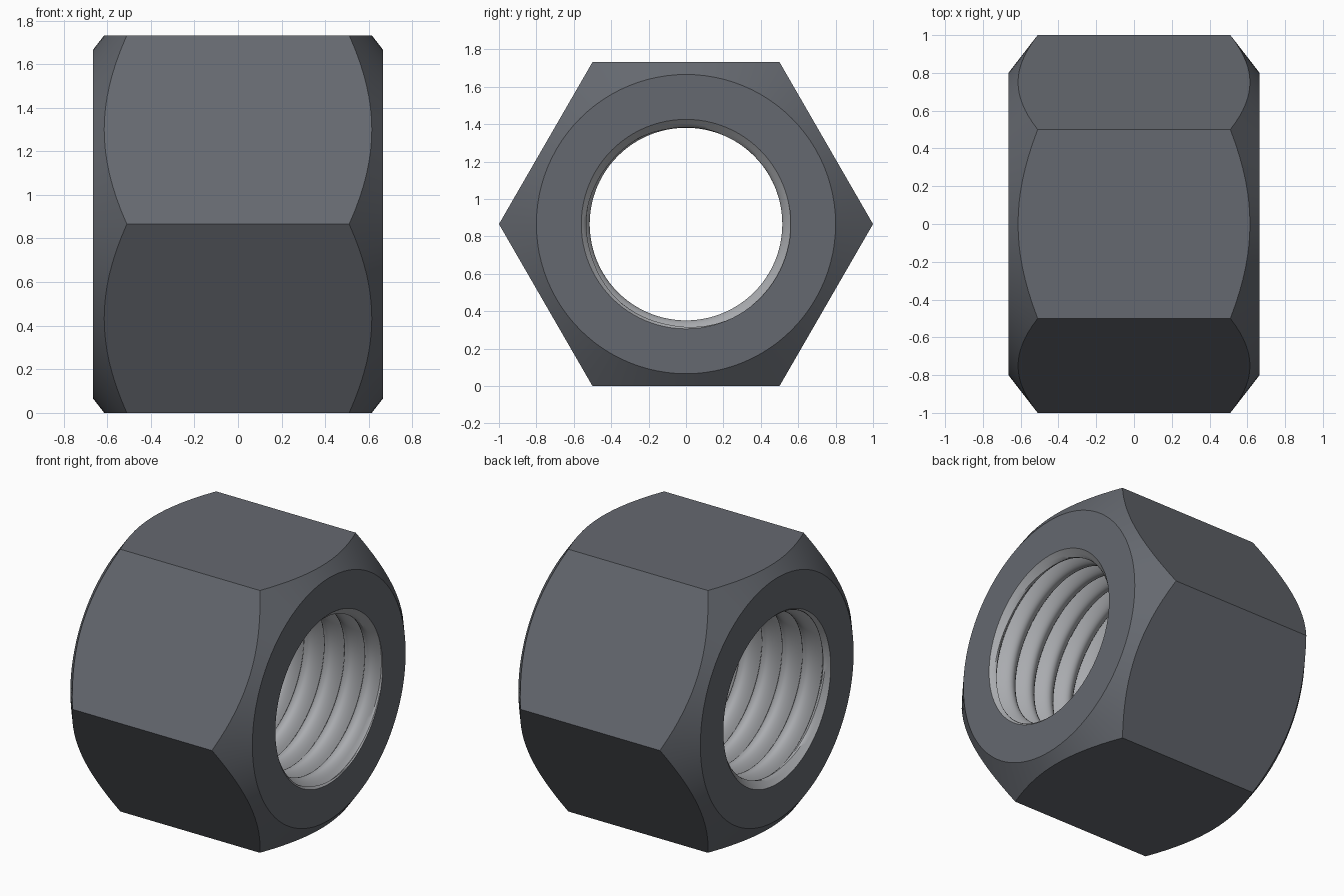
import bpy, bmesh, math

if "Cube" in bpy.data.objects:
    bpy.data.objects.remove(bpy.data.objects["Cube"])

SEG = 96            # segments round the axis (multiple of 6)
HALF = 0.665        # half thickness along x
APOTHEM = math.sqrt(3) / 2
FACE_R, BORE_R = 0.80, 0.56
MINOR, MAJOR, PITCH, STEPS = 0.515, 0.58, 0.148, 12

bm = bmesh.new()


def point(x, r, a):
    return bm.verts.new((x, r * math.cos(a), APOTHEM + r * math.sin(a)))


def skin(rows):
    for a, b in zip(rows, rows[1:]):
        for j in range(SEG):
            bm.faces.new((a[j], a[j + 1], b[j + 1], b[j]))


def hex_radius(a):
    return APOTHEM / math.cos(a % (math.pi / 3) - math.pi / 6)


def chamfer_x(r):
    return HALF - (r - FACE_R) * 0.775


def bore_radius(x, phase):
    depth_in = HALF - abs(x)
    thread = MAJOR - (MAJOR - MINOR) * abs(math.sin(math.pi * phase)) ** 0.9
    thread = min(thread, BORE_R + depth_in * 0.5)
    return max(thread, BORE_R - depth_in)      # countersunk ends


angles = [2 * math.pi * j / SEG for j in range(SEG + 1)]

# Outer shell: flat ring, conical chamfer, hexagon flats, chamfer, flat ring
shell = []
for side, order in ((-1, (0, 1, 2)), (1, (2, 1, 0))):
    for i in order:
        row = []
        for a in angles:
            h = hex_radius(a)
            x, r = ((HALF, BORE_R), (HALF, FACE_R), (chamfer_x(h), h))[i]
            row.append(point(side * x, r, a))
        shell.append(row)
skin(shell)

# Threaded bore: rows follow a right-hand helix, clamped at both end faces
bore = []
for k in range(math.ceil((2 * HALF / PITCH + 1) * STEPS) + 1):
    row = []
    for a in angles:
        x = -HALF - PITCH + PITCH * (k / STEPS + a / (2 * math.pi))
        x = max(-HALF, min(HALF, x))
        row.append(point(x, bore_radius(x, k / STEPS), a))
    bore.append(row)
skin(bore)

bmesh.ops.remove_doubles(bm, verts=bm.verts[:], dist=0.0002)
bmesh.ops.recalc_face_normals(bm, faces=bm.faces[:])
mesh = bpy.data.meshes.new("hex_nut")
bm.to_mesh(mesh)
bm.free()

nut = bpy.data.objects.new("hex_nut", mesh)
bpy.context.collection.objects.link(nut)
bpy.context.view_layer.objects.active = nut
nut.select_set(True)
bpy.ops.object.shade_smooth_by_angle(angle=math.radians(30))

# Dark steel outside, plain grey thread inside
steel = bpy.data.materials.new("dark_steel")
steel.diffuse_color = (0.13, 0.14, 0.16, 1)
steel.use_nodes = True
steel.node_tree.nodes["Principled BSDF"].inputs["Base Color"].default_value = steel.diffuse_color
thread_grey = bpy.data.materials.new("thread_grey")
thread_grey.diffuse_color = (0.40, 0.41, 0.43, 1)
thread_grey.use_nodes = True
thread_grey.node_tree.nodes["Principled BSDF"].inputs["Base Color"].default_value = thread_grey.diffuse_color
mesh.materials.append(steel)
mesh.materials.append(thread_grey)
for f in mesh.polygons:
    c = f.center
    if math.hypot(c.y, c.z - APOTHEM) < 0.6:
        f.material_index = 1
